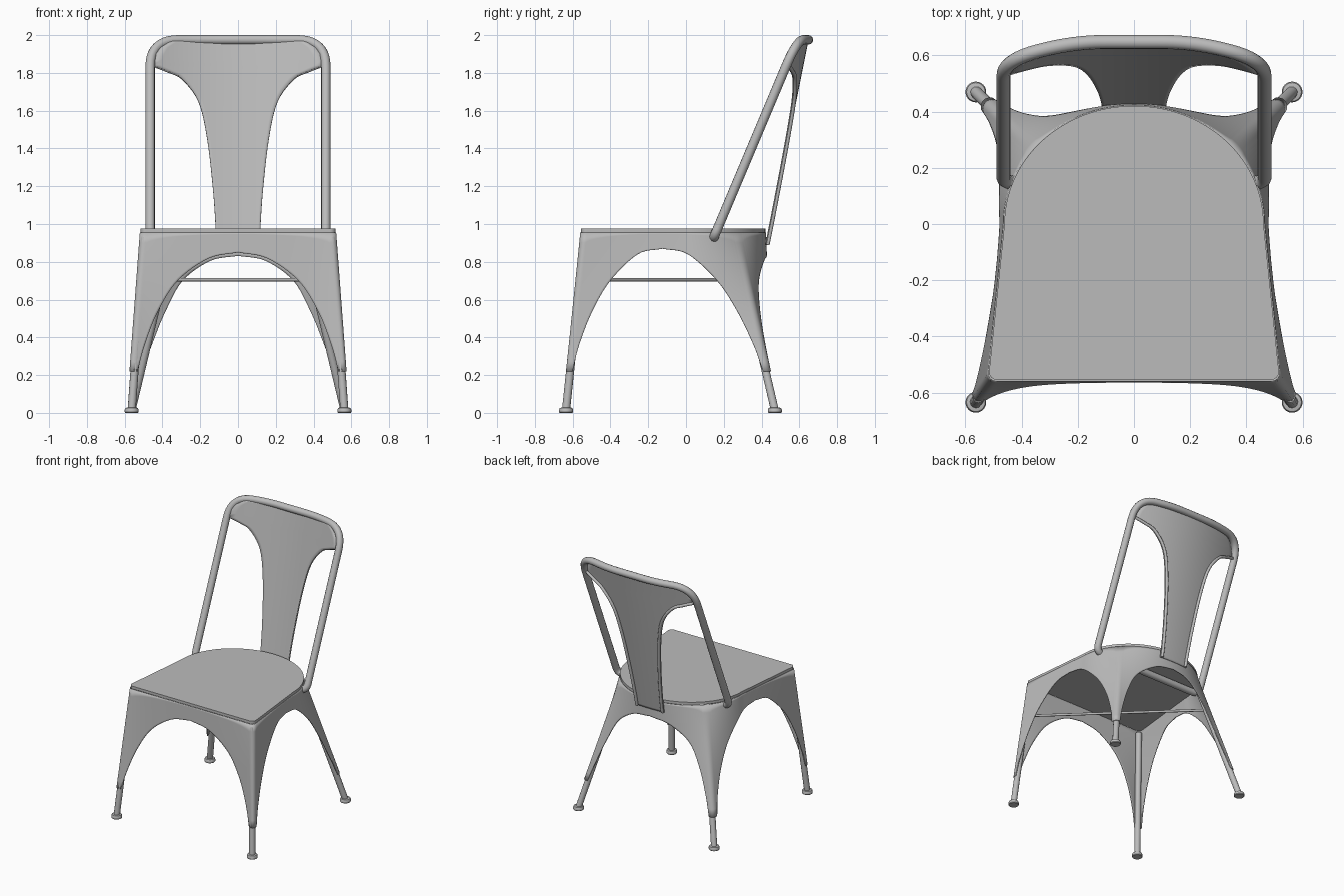
import bpy, bmesh, math
from mathutils import Vector

if "Cube" in bpy.data.objects:
    bpy.data.objects.remove(bpy.data.objects["Cube"])

metal = bpy.data.materials.new("grey_metal")
metal.diffuse_color = (0.5, 0.5, 0.5, 1)
metal.use_nodes = True
metal.node_tree.nodes["Principled BSDF"].inputs["Base Color"].default_value = metal.diffuse_color


def finish(ob, angle=35):
    ob.data.materials.clear()
    ob.data.materials.append(metal)
    bpy.ops.object.select_all(action='DESELECT')
    ob.select_set(True)
    bpy.context.view_layer.objects.active = ob
    bpy.ops.object.shade_smooth_by_angle(angle=math.radians(angle))
    return ob


def from_bmesh(name, bm):
    me = bpy.data.meshes.new(name)
    bm.to_mesh(me)
    bm.free()
    ob = bpy.data.objects.new(name, me)
    bpy.context.collection.objects.link(ob)
    return ob


def tube(name, pts, r, cyclic=False):
    cu = bpy.data.curves.new(name, 'CURVE')
    cu.dimensions = '3D'
    cu.bevel_depth = r
    cu.bevel_resolution = 4
    cu.use_fill_caps = True
    sp = cu.splines.new('POLY')
    sp.points.add(len(pts) - 1)
    for q, p in zip(sp.points, pts):
        q.co = (*p, 1)
    sp.use_cyclic_u = cyclic
    ob = bpy.data.objects.new(name, cu)
    bpy.context.collection.objects.link(ob)
    bpy.ops.object.select_all(action='DESELECT')
    ob.select_set(True)
    bpy.context.view_layer.objects.active = ob
    bpy.ops.object.convert(target='MESH')
    return finish(bpy.context.view_layer.objects.active, 50)


def catmull(pts, n):
    p = [Vector(q) for q in pts]
    p = [2 * p[0] - p[1]] + p + [2 * p[-1] - p[-2]]
    out = []
    for i in range(1, len(p) - 2):
        a, b, c, d = p[i - 1:i + 3]
        for k in range(n):
            t = k / n
            out.append(0.5 * (2 * b + (c - a) * t + (2 * a - 5 * b + 4 * c - d) * t * t
                              + (3 * b - a - 3 * c + d) * t ** 3))
    return out + [p[-2]]


def arc(cx, cy, rx, ry, a0, a1, n=8):
    return [Vector((cx + rx * math.cos(math.radians(a0 + (a1 - a0) * i / n)),
                    cy + ry * math.sin(math.radians(a0 + (a1 - a0) * i / n)))) for i in range(n + 1)]


def along(poly, f):
    lens = [(b - a).length for a, b in zip(poly, poly[1:])]
    d = f * sum(lens)
    for a, b, l in zip(poly, poly[1:], lens):
        if d <= l:
            return a.lerp(b, d / l)
        d -= l
    return poly[-1]


def flip(poly):
    return [Vector((-p.x, p.y)) for p in reversed(poly)]


# Plan outlines: seat rim (top) and leg corners (bottom), one path per side
R = 0.03
top_right = arc(.49, -.53, R, R, 315, 360) + arc(0, 0, .465, .424, 0, 40, 16)
top = [arc(-.49, -.53, R, R, 225, 270) + arc(.49, -.53, R, R, 270, 315),
       top_right, arc(0, 0, .465, .424, 40, 140, 40), flip(top_right)]
bot_right = arc(.545, -.612, R, R, 315, 360) + arc(.515, .42, R, R, 0, 45)
bot = [arc(-.545, -.612, R, R, 225, 270) + arc(.545, -.612, R, R, 270, 315),
       bot_right, arc(.515, .42, R, R, 45, 90) + arc(-.515, .42, R, R, 90, 135), flip(bot_right)]

# Skirt: four arched panels flowing down into the legs
ZT, ZB, ROWS = .954, .22, 14
front_arch = [(0, .85), (.3, .817), (.6, .70), (.78, .535), (.885, .36), (.935, ZB)]
side_arch = [(0, .87), (.3, .84), (.61, .70), (.79, .535), (.895, .36), (.935, ZB)]
back_arch = [(0, .832), (.35, .805), (.68, .70), (.83, .535), (.905, .36), (.937, ZB)]
bm = bmesh.new()
for T, B, arch, hollow in zip(top, bot, (front_arch, side_arch, back_arch, side_arch), (.05, 0, 0, 0)):
    half = catmull(arch, 6) + [Vector((u, ZB)) for u in (.95, .965, .982, 1)]
    cols = [Vector((-p.x, p.y)) for p in reversed(half[1:])] + half
    grid = []
    for u, zlow in cols:
        f = (u + 1) / 2
        a, b = along(T, f), along(B, f)
        b = b + Vector((0, hollow * (1 - u ** 4)))
        col = []
        for j in range(ROWS + 1):
            z = ZT + (zlow - ZT) * j / ROWS
            p = a.lerp(b, (ZT - z) / (ZT - ZB))
            col.append(bm.verts.new((p.x, p.y, z)))
        grid.append(col)
    for c, d in zip(grid, grid[1:]):
        for j in range(ROWS):
            bm.faces.new((c[j + 1], d[j + 1], d[j], c[j]))
bmesh.ops.remove_doubles(bm, verts=bm.verts, dist=.0004)
skirt = finish(from_bmesh("skirt", bm), 40)
m = skirt.modifiers.new("thickness", 'SOLIDIFY')
m.thickness = .006
m.offset = -1

# Seat plate
bm = bmesh.new()
ring = [p * .992 for path in top for p in path[:-1]]
face = bm.faces.new([bm.verts.new((p.x, p.y, .955)) for p in ring])
ext = bmesh.ops.extrude_face_region(bm, geom=[face])
bmesh.ops.translate(bm, vec=(0, 0, .02), verts=[v for v in ext["geom"] if isinstance(v, bmesh.types.BMVert)])
bmesh.ops.remove_doubles(bm, verts=bm.verts, dist=.0004)
bmesh.ops.recalc_face_normals(bm, faces=bm.faces)
finish(from_bmesh("seat", bm))

# Leg tubes and feet
for s, side in ((1, "right"), (-1, "left")):
    for end, foot, head in (("front", (.563, -.635), (.497, -.54)), ("back", (.563, .470), (.345, .255))):
        tube(f"{end}_leg_{side}", [(s * foot[0], foot[1], .015), (s * head[0], head[1], .93)], .0215)
        bm = bmesh.new()
        rings = []
        for r, z in ((.034, 0), (.037, .004), (.037, .017), (.033, .026), (.024, .028)):
            rings.append([bm.verts.new((s * foot[0] + r * math.cos(k * math.tau / 24),
                                        foot[1] + r * math.sin(k * math.tau / 24), z)) for k in range(24)])
        for a, b in zip(rings, rings[1:]):
            for k in range(24):
                bm.faces.new((a[k], a[(k + 1) % 24], b[(k + 1) % 24], b[k]))
        bm.faces.new(rings[0][::-1])
        bm.faces.new(rings[-1])
        finish(from_bmesh(f"{end}_foot_{side}", bm))

# Single diagonal brace under the seat
tube("brace", [(.51, -.56, .705), (-.40, .31, .705)], .009)

# Backrest frame: closed bent tube passing under the seat
half = [((.465, .146, .926), .055), ((.465, .588, 1.975), .155), ((.2, .648, 1.975), .10)]
loop = half + [((-p[0], p[1], p[2]), r) for p, r in reversed(half)]
path = []
for i, (p, r) in enumerate(loop):
    p = Vector(p)
    a = p + (Vector(loop[i - 1][0]) - p).normalized() * r
    b = p + (Vector(loop[(i + 1) % len(loop)][0]) - p).normalized() * r
    for k in range(11):
        t = k / 10
        path.append(a * (1 - t) ** 2 + p * (2 * t * (1 - t)) + b * t * t)
tube("backrest_frame", path, .025, True)

# Backrest panel: flared sheet, bowed forward at the edges


def splat(x, z):
    return (x, .428 + .218 * (z - .89) / 1.085 - .44 * x * x, z)


edge = catmull([(.116, .89), (.118, .975), (.132, 1.18), (.163, 1.45), (.21, 1.65),
                (.30, 1.772), (.38, 1.812), (.452, 1.84)], 5)
rows = edge + [Vector(p) for p in ((.447, 1.87), (.435, 1.90), (.41, 1.935), (.37, 1.96), (.33, 1.975))]
bm = bmesh.new()
N = 20
grid = [[bm.verts.new(splat(w * (2 * k / N - 1), z)) for k in range(N + 1)] for w, z in rows]
for a, b in zip(grid, grid[1:]):
    for k in range(N):
        bm.faces.new((a[k], a[k + 1], b[k + 1], b[k]))
panel = finish(from_bmesh("backrest_panel", bm), 40)
m = panel.modifiers.new("thickness", 'SOLIDIFY')
m.thickness = .006
m.offset = 0

# Rolled edges of the backrest panel
for s, side in ((1, "right"), (-1, "left")):
    tube(f"backrest_rolled_edge_{side}",
         [Vector(splat(s * (w - .010), z)) + Vector((0, .009, 0)) for w, z in edge], .0105)
